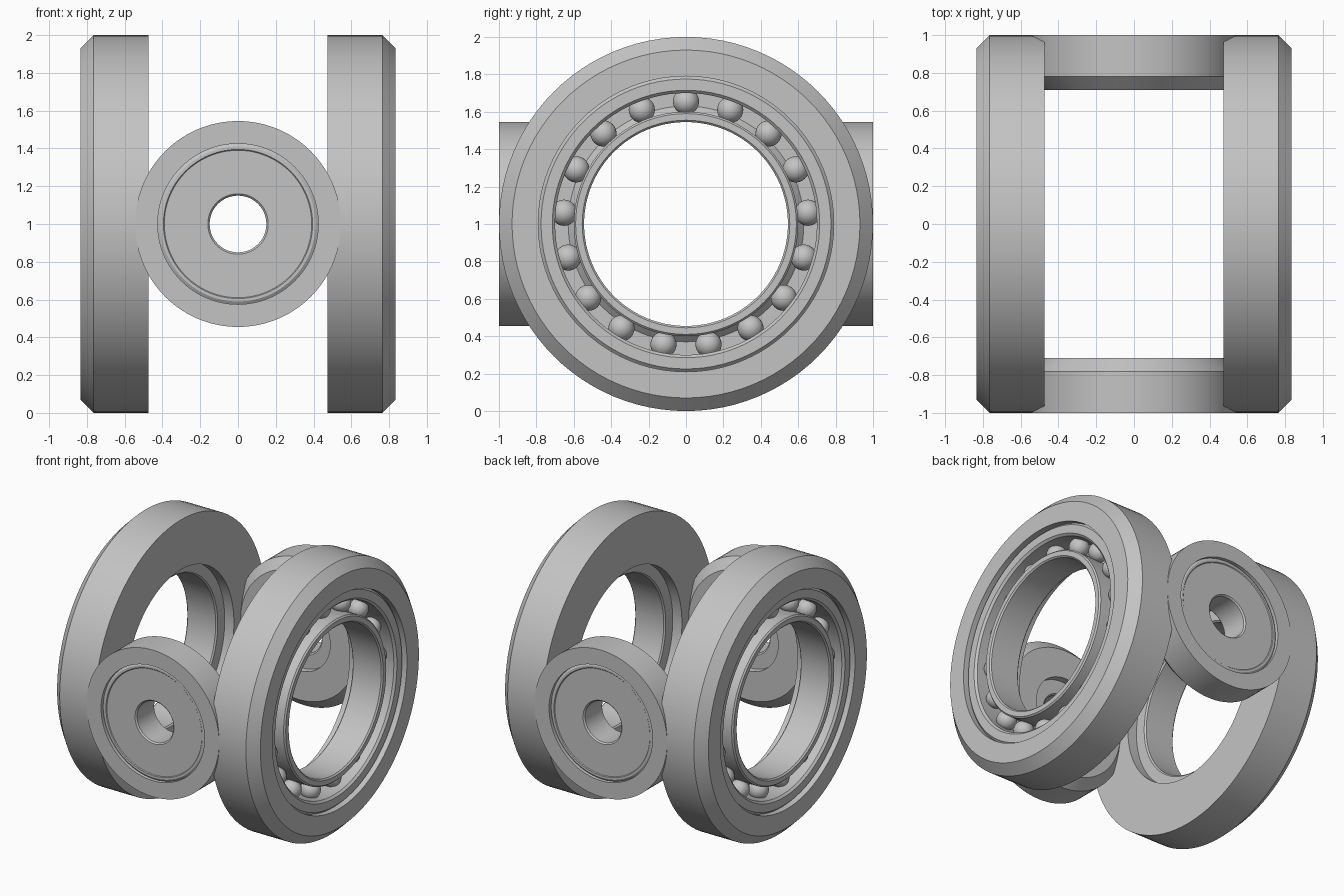
import bpy, bmesh
from math import pi, sin, cos
from mathutils import Matrix, Vector

cube = bpy.data.objects.get("Cube")
if cube:
    bpy.data.objects.remove(cube, do_unlink=True)

steel = bpy.data.materials.new("plain_steel_grey")
steel.use_nodes = True
GREY = (0.55, 0.55, 0.55, 1)
steel.diffuse_color = GREY
steel.node_tree.nodes["Principled BSDF"].inputs["Base Color"].default_value = GREY

SEGMENTS = 96
BALLS = 17


def finish(name, bm, placement):
    """Turn a bmesh into a smooth-shaded, placed object."""
    bmesh.ops.recalc_face_normals(bm, faces=bm.faces)
    mesh = bpy.data.meshes.new(name)
    bm.to_mesh(mesh)
    bm.free()
    mesh.materials.append(steel)
    obj = bpy.data.objects.new(name, mesh)
    bpy.context.collection.objects.link(obj)
    obj.matrix_world = placement
    bpy.ops.object.select_all(action='DESELECT')
    obj.select_set(True)
    bpy.context.view_layer.objects.active = obj
    bpy.ops.object.shade_smooth_by_angle(angle=pi / 7)


def lathe(name, profile, placement):
    """Revolve a closed (radius, height) profile around local z."""
    bm = bmesh.new()
    rings = []
    for i in range(SEGMENTS):
        a = 2 * pi * i / SEGMENTS
        rings.append([bm.verts.new((r * cos(a), r * sin(a), h)) for r, h in profile])
    n = len(profile)
    for i, ring in enumerate(rings):
        after = rings[(i + 1) % SEGMENTS]
        for j in range(n):
            k = (j + 1) % n
            bm.faces.new((ring[j], after[j], after[k], ring[k]))
    finish(name, bm, placement)


def balls(name, pitch, height, radius, placement):
    bm = bmesh.new()
    for i in range(BALLS):
        a = 2 * pi * i / BALLS
        spot = Matrix.Translation((pitch * cos(a), pitch * sin(a), height))
        bmesh.ops.create_uvsphere(bm, u_segments=24, v_segments=16, radius=radius, matrix=spot)
    finish(name, bm, placement)


# Large ring: chamfered outside, bearing seat with a retaining lip
large_housing = [(0.63, 0.475), (1, 0.475), (1, 0.765), (0.93, 0.835),
                 (0.79, 0.835), (0.79, 0.55), (0.63, 0.55)]
# Races with shoulders that hold the balls
outer_race = [(0.70, 0.55), (0.79, 0.55), (0.79, 0.79), (0.775, 0.805),
              (0.715, 0.805), (0.70, 0.79)]
inner_race = [(0.545, 0.565), (0.555, 0.555), (0.70, 0.555), (0.70, 0.60), (0.63, 0.60),
              (0.60, 0.63), (0.60, 0.795), (0.59, 0.805), (0.555, 0.805), (0.545, 0.795)]

# Small wheel: chamfered on its inner side, solid bearing in a stepped seat
small_housing = [(0.26, 0.71), (0.475, 0.71), (0.545, 0.78), (0.545, 1),
                 (0.425, 1), (0.425, 0.76), (0.26, 0.76)]
small_bearing = [(0.15, 0.77), (0.16, 0.76), (0.425, 0.76), (0.425, 0.975), (0.41, 0.985),
                 (0.395, 0.985), (0.39, 0.98), (0.16, 0.98), (0.15, 0.97)]

lift = Matrix.Translation((0, 0, 1))
for side, sign in (("left", 1), ("right", -1)):
    place = lift @ Matrix.Rotation(sign * pi / 2, 4, 'Y')
    # Local x points down on one side, so turn the balls to keep one at the top
    if sign > 0:
        place = place @ Matrix.Rotation(pi, 4, 'Z')
    lathe(side + "_large_ring", large_housing, place)
    lathe(side + "_outer_race", outer_race, place)
    lathe(side + "_inner_race", inner_race, place)
    balls(side + "_bearing_balls", 0.655, 0.68, 0.07, place)

for side, sign in (("front", 1), ("back", -1)):
    place = lift @ Matrix.Rotation(sign * pi / 2, 4, 'X')
    lathe(side + "_small_wheel", small_housing, place)
    lathe(side + "_small_bearing", small_bearing, place)
